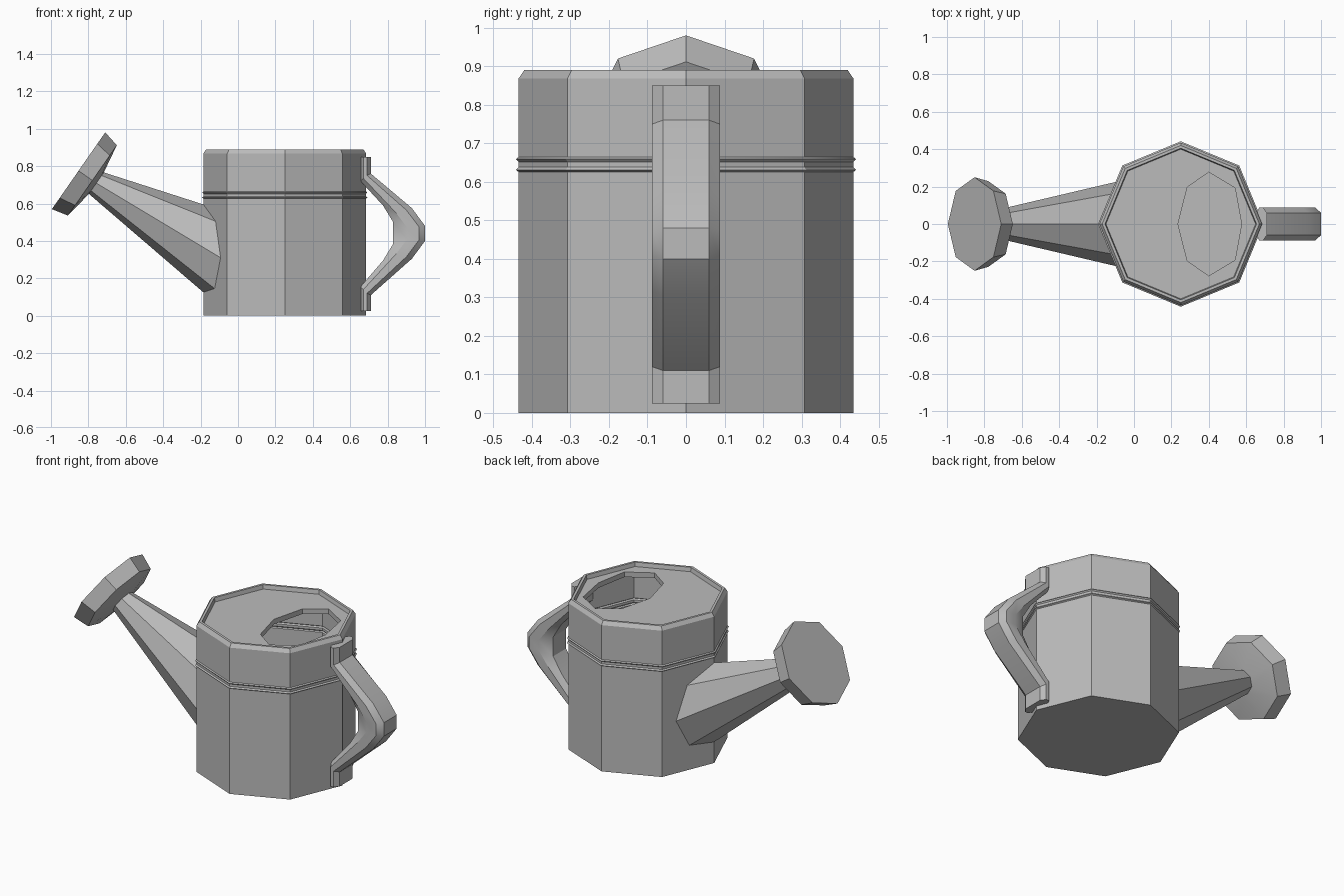
import bpy, bmesh, math
from mathutils import Vector

if "Cube" in bpy.data.objects:
    bpy.data.objects.remove(bpy.data.objects["Cube"])

metal = bpy.data.materials.new("grey_metal")
metal.diffuse_color = (0.5, 0.5, 0.5, 1)
metal.use_nodes = True
metal.node_tree.nodes["Principled BSDF"].inputs["Base Color"].default_value = metal.diffuse_color


def loft(name, rings, cap_start=False, cap_end=False):
    """Skin a list of closed rings that share one point count."""
    bm = bmesh.new()
    loops = [[bm.verts.new(p) for p in ring] for ring in rings]
    n = len(loops[0])
    for a, b in zip(loops, loops[1:]):
        for i in range(n):
            j = (i + 1) % n
            bm.faces.new((a[i], a[j], b[j], b[i]))
    if cap_start:
        bm.faces.new(loops[0][::-1])
    if cap_end:
        bm.faces.new(loops[-1])
    bmesh.ops.recalc_face_normals(bm, faces=bm.faces) if cap_end else None
    mesh = bpy.data.meshes.new(name)
    bm.to_mesh(mesh)
    bm.free()
    mesh.materials.append(metal)
    ob = bpy.data.objects.new(name, mesh)
    bpy.context.collection.objects.link(ob)
    bpy.ops.object.select_all(action='DESELECT')
    ob.select_set(True)
    bpy.context.view_layer.objects.active = ob
    bpy.ops.object.shade_smooth_by_angle(angle=math.radians(30))
    return ob


ANGLES = [k * math.pi / 4 for k in range(8)]


def octagon(r, z):
    return [(0.25 + r * math.cos(a), r * math.sin(a), z) for a in ANGLES]


# Body: octagonal wall, double ridge, bevelled rim and recessed lid
body_profile = [(0.435, 0), (0.435, 0.626), (0.442, 0.631), (0.435, 0.638),
                (0.435, 0.652), (0.442, 0.659), (0.435, 0.664),
                (0.435, 0.868), (0.42, 0.89), (0.405, 0.89), (0.4, 0.866)]
rings = [octagon(r, z) for r, z in body_profile]

# Filling hole in the lid, with a short wall going down
half = [(0.575, 0), (0.54, 0.193), (0.40, 0.277), (0.285, 0.197), (0.235, 0)]
hole = half + [(x, -y) for x, y in half[3:0:-1]]
for z in (0.866, 0.836):
    rings.append([(x, y, z) for x, y in hole])
loft("can_body", rings, cap_start=True)

# Sprinkler head: tilted octagonal disc with a shallow cone behind it
face_centre = Vector((-0.8525, 0, 0.775))
back = Vector((0.82, 0, -0.57)).normalized()
up = Vector((0.57, 0, 0.82)).normalized()
side = Vector((0, 1, 0))


def tilted(r, depth):
    return [face_centre + back * depth + up * (r * math.cos(a)) + side * (r * math.sin(a))
            for a in ANGLES]


neck = tilted(0.07, 0.116)
loft("sprinkler_head", [tilted(0.25, 0), tilted(0.229, 0.09), neck],
     cap_start=True, cap_end=True)

# Spout: widening from the neck to where it meets the body wall
half = [(-0.185, 0, 0.595), (-0.12, 0.16, 0.505), (-0.093, 0.226, 0.31),
        (-0.125, 0.147, 0.145), (-0.185, 0, 0.125)]
base = half + [(x, -y, z) for x, y, z in half[3:0:-1]]
loft("spout", [neck, base])

# Handle: chamfered strap, given as (x, z) lines for each edge of its section
outer = [(0.71, 0.85), (0.71, 0.76), (0.93, 0.575), (1.0, 0.48),
         (1.0, 0.40), (0.93, 0.305), (0.71, 0.11), (0.71, 0.025)]
outer_side = [(0.69, 0.85), (0.69, 0.75), (0.90, 0.565), (0.968, 0.475),
              (0.968, 0.405), (0.90, 0.315), (0.69, 0.12), (0.69, 0.025)]
inner_side = [(0.67, 0.85), (0.67, 0.735), (0.845, 0.55), (0.905, 0.47),
              (0.905, 0.41), (0.845, 0.33), (0.67, 0.14), (0.67, 0.025)]
inner = [(0.655, 0.85), (0.655, 0.72), (0.775, 0.59), (0.83, 0.50),
         (0.83, 0.385), (0.775, 0.295), (0.655, 0.155), (0.655, 0.025)]
rings = []
for o, os, ns, n in zip(outer, outer_side, inner_side, inner):
    section = [(o, 0.06), (os, 0.088), (ns, 0.088), (n, 0.06)]
    section += [(p, -y) for p, y in section[::-1]]
    rings.append([(p[0], y, p[1]) for p, y in section])
loft("handle", rings, cap_start=True, cap_end=True)
